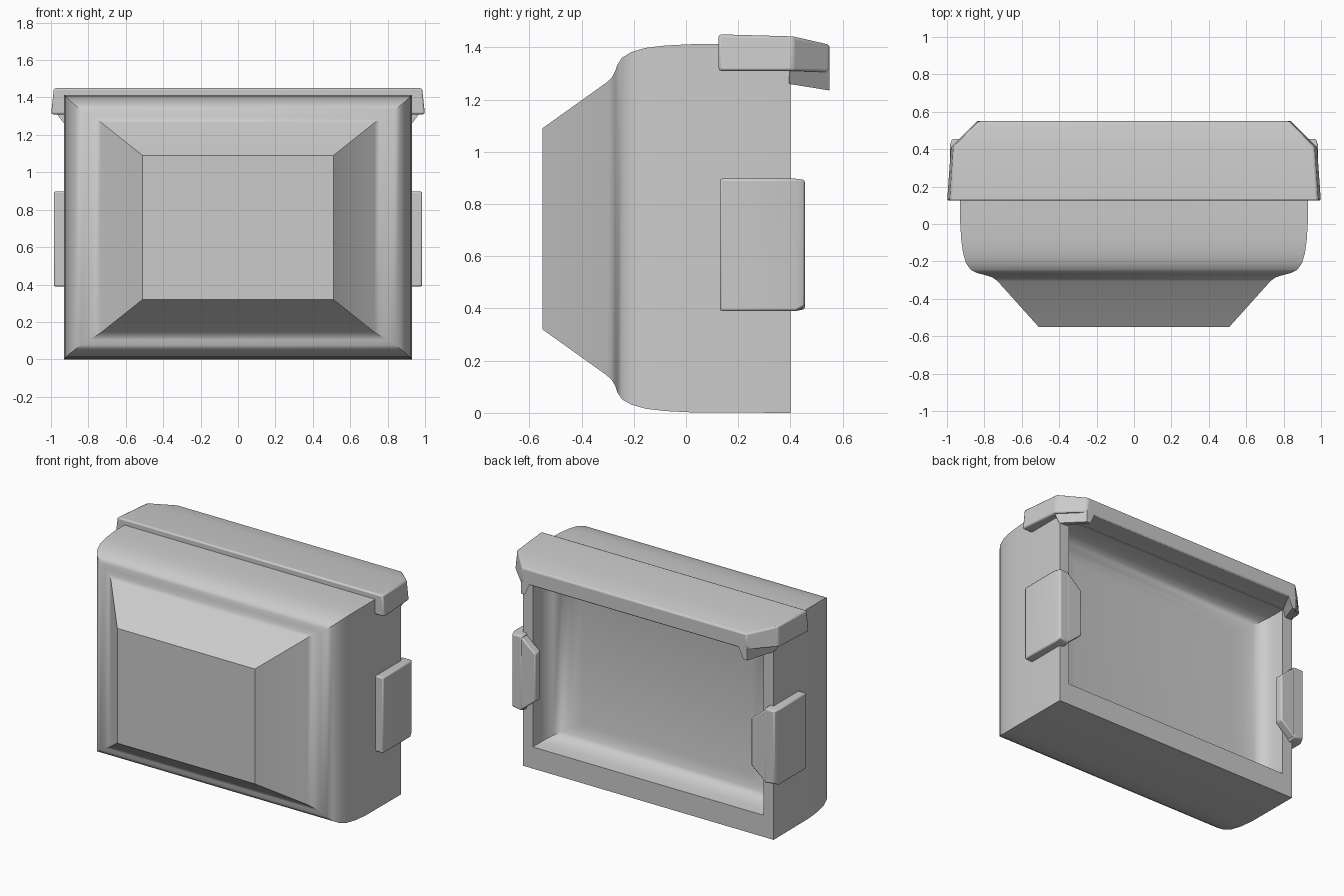
import bpy, bmesh


def loft(name, sections, bevel=0.0, mirror=False):
    """Skin four-cornered (x, z) sections placed along y, capped at both ends."""
    bm = bmesh.new()
    rings = [[bm.verts.new((x, y, z)) for x, z in pts] for y, pts in sections]
    for a, b in zip(rings, rings[1:]):
        for i in range(4):
            j = (i + 1) % 4
            bm.faces.new((a[i], a[j], b[j], b[i]))
    bm.faces.new(rings[0])
    bm.faces.new(rings[-1])
    bmesh.ops.recalc_face_normals(bm, faces=bm.faces[:])
    mesh = bpy.data.meshes.new(name)
    bm.to_mesh(mesh)
    bm.free()
    ob = bpy.data.objects.new(name, mesh)
    bpy.context.collection.objects.link(ob)
    if bevel:
        m = ob.modifiers.new("soft_edges", 'BEVEL')
        m.width, m.segments, m.limit_method = bevel, 2, 'ANGLE'
    if mirror:
        ob.modifiers.new("mirror", 'MIRROR')
    bpy.ops.object.select_all(action='DESELECT')
    ob.select_set(True)
    bpy.context.view_layer.objects.active = ob
    bpy.ops.object.shade_smooth_by_angle(angle=0.6)
    return ob


def rect(hx, z0, z1):
    return [(-hx, z0), (hx, z0), (hx, z1), (-hx, z1)]


# Housing: tapered front, rounded shoulder, straight walls, then recessed back
profile = [
    (-0.55, 0.51, 0.32, 1.09), (-0.305, 0.73, 0.145, 1.265),
    (-0.285, 0.757, 0.127, 1.283), (-0.272, 0.80, 0.105, 1.307),
    (-0.262, 0.84, 0.077, 1.335), (-0.245, 0.872, 0.052, 1.36),
    (-0.21, 0.898, 0.032, 1.382), (-0.155, 0.914, 0.016, 1.398),
    (-0.08, 0.924, 0.007, 1.407), (0.02, 0.93, 0.002, 1.412),
    (0.40, 0.93, 0.0, 1.412),
    (0.40, 0.855, 0.145, 1.305), (0.32, 0.85, 0.15, 1.30),
    (0.28, 0.837, 0.16, 1.29), (0.25, 0.81, 0.178, 1.27),
    (0.225, 0.765, 0.205, 1.24), (0.21, 0.71, 0.235, 1.205),
    (0.20, 0.63, 0.28, 1.16),
]
loft("housing", [(y, rect(hx, a, b)) for y, hx, a, b in profile])

# Lid: overhanging cap whose rear edge slopes down and narrows
lid = [  # y, bottom half width, top half width, bottom z, top z
    (0.125, 1.0, 0.985, 1.31, 1.45),
    (0.41, 0.98, 0.965, 1.31, 1.442),
    (0.55, 0.84, 0.83, 1.305, 1.41),
]
loft("lid", [(y, [(-b, z0), (b, z0), (t, z1), (-t, z1)])
             for y, b, t, z0, z1 in lid], bevel=0.01)

# Lid corners: chamfered tabs hanging below the rear of the lid
loft("lid_corner_tab", [
    (0.395, [(0.88, 1.26), (0.93, 1.26), (0.975, 1.32), (0.86, 1.32)]),
    (0.55, [(0.81, 1.235), (0.838, 1.235), (0.838, 1.32), (0.77, 1.32)]),
], mirror=True)

# Side clips: plate on the wall plus a tapered hook over the rear frame
plate = [(0.90, 0.39), (0.985, 0.39), (0.985, 0.897), (0.90, 0.897)]
plate_end = [(0.90, 0.395), (0.972, 0.41), (0.972, 0.892), (0.90, 0.892)]
loft("clip_plate", [(0.13, plate), (0.42, plate), (0.455, plate_end)],
     bevel=0.008, mirror=True)
hook = [(0.80, 0.485), (0.91, 0.395), (0.91, 0.892), (0.80, 0.80)]
loft("clip_hook", [(0.395, hook), (0.454, hook)], bevel=0.008, mirror=True)
